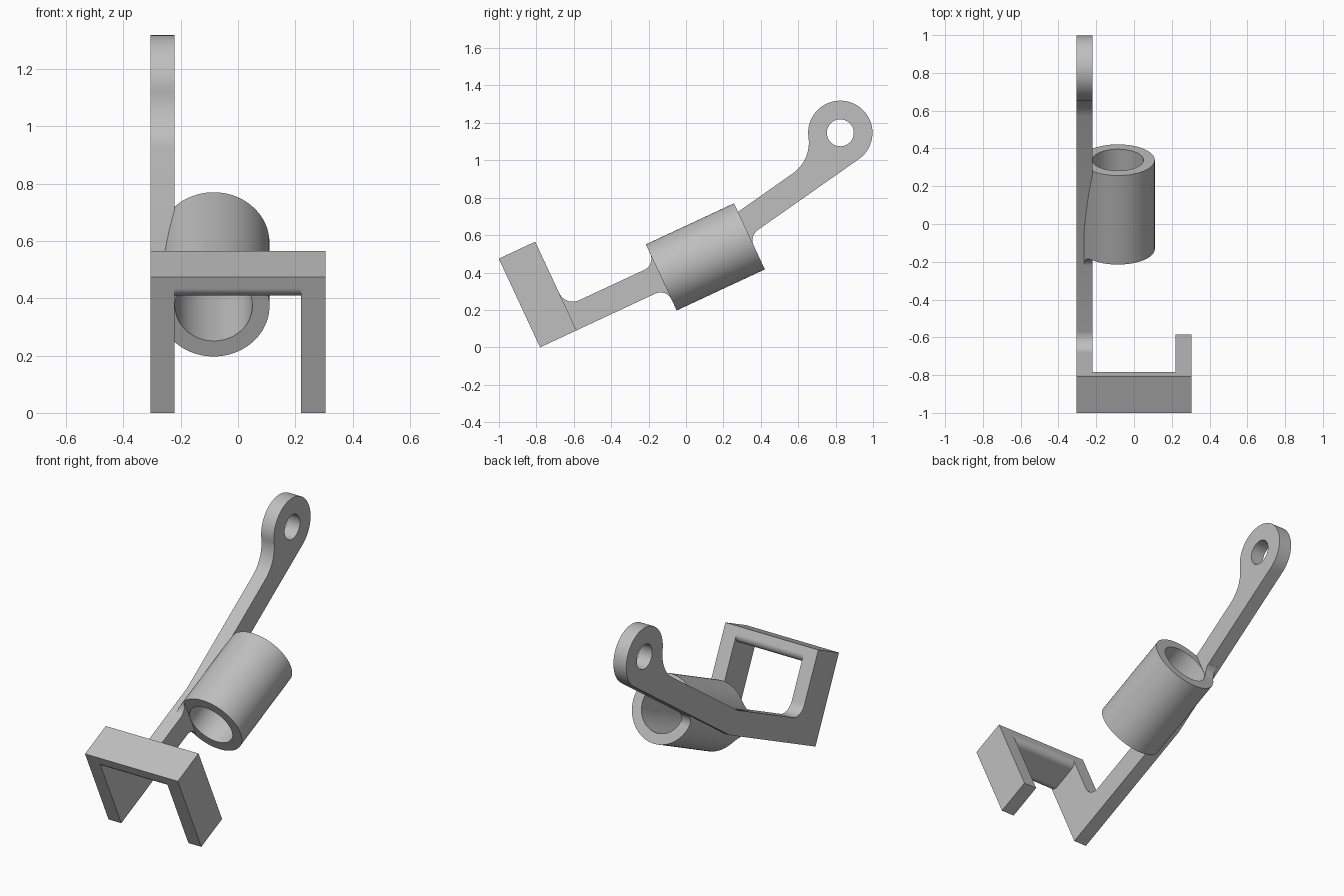
import bpy, bmesh
from math import sin, cos, tan, radians, sqrt, atan2, pi
from mathutils import Vector

if "Cube" in bpy.data.objects:
    bpy.data.objects.remove(bpy.data.objects["Cube"], do_unlink=True)

grey = bpy.data.materials.new("plain grey")
grey.use_nodes = True
GREY = (0.52, 0.52, 0.52, 1)
grey.diffuse_color = GREY
grey.node_tree.nodes["Principled BSDF"].inputs["Base Color"].default_value = GREY

# Main dimensions
TILT, BEND = radians(25), radians(10)
HALF_W, INNER = 0.305, 0.22          # half width and inner face of the side plates
DEPTH, HEIGHT, BAR = 0.215, 0.523, 0.085
ARM = 0.14                           # arm width
TUBE_X, TUBE_V, TUBE_R, BORE_R = -0.085, 0.065, 0.195, 0.135
TUBE_A, TUBE_B = 0.745, 1.265        # tube ends along the tilted axis
EYE, EYE_R, HOLE_R = Vector((0.825, 1.147)), 0.172, 0.072


def frame(u, v, angle=TILT, origin=(-0.78, 0)):
    """Point of a tilted frame as (y, z)."""
    return Vector((origin[0] + u * cos(angle) - v * sin(angle),
                   origin[1] + u * sin(angle) + v * cos(angle)))


def arc(cu, cv, r, a0, a1, n=12):
    angles = [a0 + (a1 - a0) * i / n for i in range(n + 1)]
    return [(cu + r * cos(a), cv + r * sin(a)) for a in angles]


def tilted(points):
    return [frame(*p) for p in points]


def activate(ob):
    bpy.ops.object.select_all(action='DESELECT')
    ob.select_set(True)
    bpy.context.view_layer.objects.active = ob


def prism(name, points, x0, x1):
    """Extrude a (y, z) outline along x."""
    bm = bmesh.new()
    face = bm.faces.new([bm.verts.new((x0, p[0], p[1])) for p in points])
    ext = bmesh.ops.extrude_face_region(bm, geom=[face])
    moved = [g for g in ext["geom"] if isinstance(g, bmesh.types.BMVert)]
    bmesh.ops.translate(bm, verts=moved, vec=(x1 - x0, 0, 0))
    bmesh.ops.recalc_face_normals(bm, faces=bm.faces)
    mesh = bpy.data.meshes.new(name)
    bm.to_mesh(mesh)
    bm.free()
    ob = bpy.data.objects.new(name, mesh)
    bpy.context.collection.objects.link(ob)
    mesh.materials.append(grey)
    return ob


def rod(name, r, length):
    """Cylinder on the tilted tube axis."""
    c = frame((TUBE_A + TUBE_B) / 2, TUBE_V)
    bpy.ops.mesh.primitive_cylinder_add(vertices=96, radius=r, depth=length,
                                        location=(TUBE_X, c.x, c.y),
                                        rotation=(TILT - pi / 2, 0, 0))
    ob = bpy.context.object
    ob.name = name
    ob.data.materials.append(grey)
    return ob


def boolean(ob, cutter, operation):
    cutter.hide_render = True
    mod = ob.modifiers.new("cut", 'BOOLEAN')
    mod.operation, mod.object = operation, cutter
    activate(ob)
    bpy.ops.object.modifier_apply(modifier=mod.name)
    bpy.data.objects.remove(cutter, do_unlink=True)


def finish(ob):
    activate(ob)
    bpy.ops.object.shade_smooth_by_angle(angle=radians(30))
    mod = ob.modifiers.new("flat areas", 'WEIGHTED_NORMAL')
    mod.keep_sharp = True


# Side plate: bracket leg, bent arm and eye in one outline
bend_u = 0.888
upper = TILT + BEND
blend = 0.2                                    # fillet between arm and eye
fv = ARM - EYE_R + blend
fu = -sqrt((EYE_R + blend) ** 2 - fv ** 2)
meet = atan2(fv, fu)
eye_part = arc(0, 0, EYE_R, -pi / 2, meet, 48)
eye_part += arc(fu, fv, blend, meet - pi, -pi / 2, 16)[1:]
outline = tilted([(0, 0), (bend_u, 0)])
outline += [frame(u, v, upper, EYE) for u, v in eye_part]
outline += tilted([(bend_u - ARM * tan(BEND / 2), ARM)])
outline += tilted(arc(DEPTH + 0.08, ARM + 0.08, 0.08, -pi / 2, -pi))
outline += tilted([(DEPTH, HEIGHT), (0, HEIGHT)])
plate = prism("side_plate", outline, -HALF_W, -INNER - 0.001)
hole = prism("eye_hole_cutter",
             [EYE + Vector(p) for p in arc(0, 0, HOLE_R, 0, 2 * pi, 48)[:-1]],
             -HALF_W - 0.1, 0)
boolean(plate, hole, 'DIFFERENCE')
finish(plate)

# Bracket: cross bar with rounded lower edges, and the free leg
r, low = 0.04, HEIGHT - BAR
bar = [(DEPTH, HEIGHT), (0, HEIGHT)]
bar += arc(r, low + r, r, pi, 1.5 * pi) + arc(DEPTH - r, low + r, r, -pi / 2, 0)
finish(prism("bracket_bar", tilted(bar), -INNER - 0.001, INNER))
leg = [(0, 0), (DEPTH, 0), (DEPTH, HEIGHT), (0, HEIGHT)]
finish(prism("bracket_leg", tilted(leg), INNER, HALF_W))

# Tube with a through bore
tube = rod("tube", TUBE_R, TUBE_B - TUBE_A)
boolean(tube, rod("bore_cutter", BORE_R, 1), 'DIFFERENCE')
finish(tube)

# Fillets where the arm meets the tube ends, trimmed to the tube's outside
f = 0.065
rear_v = (TUBE_B - bend_u) * tan(BEND)
rear_c = rear_v + f * tan(BEND) - f / cos(BEND)
fillets = {
    "front_upper_fillet": arc(TUBE_A - f, ARM + f, f, -pi / 2, 0)
    + [(TUBE_A + 0.01, ARM + f), (TUBE_A + 0.01, ARM - 0.01), (TUBE_A - f, ARM - 0.01)],
    "front_lower_fillet": arc(TUBE_A - f, -f, f, pi / 2, 0)
    + [(TUBE_A + 0.01, -f), (TUBE_A + 0.01, 0.01), (TUBE_A - f, 0.01)],
    "rear_lower_fillet": arc(TUBE_B + f, rear_c, f, pi, pi / 2 + BEND)
    + [(TUBE_B + f, rear_v + 0.03), (TUBE_B - 0.01, rear_v + 0.03), (TUBE_B - 0.01, rear_c)],
}
for name, points in fillets.items():
    piece = prism(name, tilted(points), -HALF_W + 0.001, -INNER - 0.001)
    boolean(piece, rod("trim", TUBE_R, 1), 'INTERSECT')
    finish(piece)
